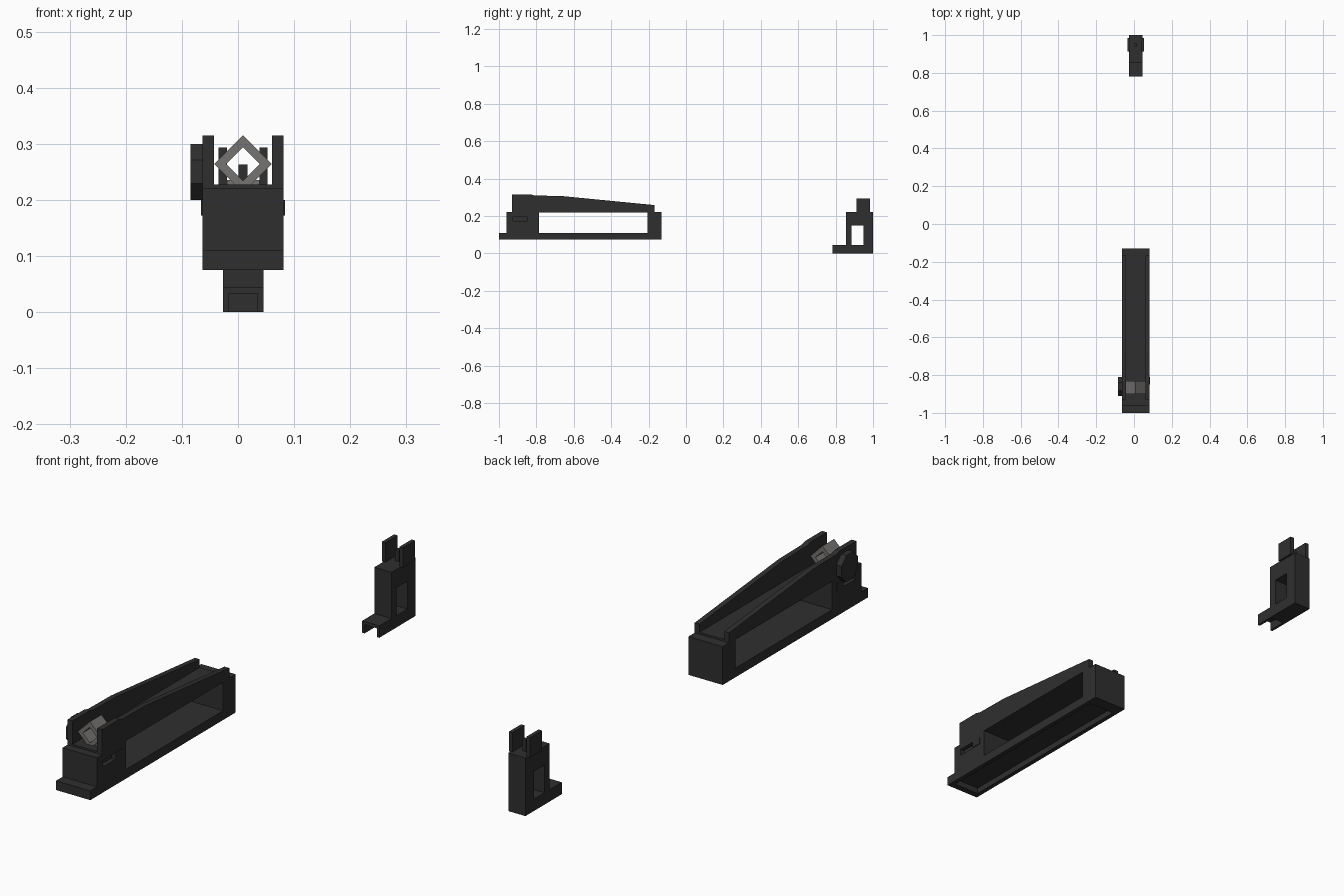
import bpy, bmesh, math

if "Cube" in bpy.data.objects:
    bpy.data.objects.remove(bpy.data.objects["Cube"])

CX = 0.009  # shared centre line of both sights


def material(name, c):
    m = bpy.data.materials.new(name)
    m.diffuse_color = (*c, 1)
    m.use_nodes = True
    m.node_tree.nodes["Principled BSDF"].inputs["Base Color"].default_value = m.diffuse_color
    return m


DARK = material("dark_polymer", (0.028, 0.028, 0.028))
STEEL = material("grey_steel", (0.18, 0.172, 0.165))


def finish(name, bm, mat):
    bmesh.ops.recalc_face_normals(bm, faces=bm.faces)
    me = bpy.data.meshes.new(name)
    bm.to_mesh(me)
    bm.free()
    me.materials.append(mat)
    ob = bpy.data.objects.new(name, me)
    bpy.context.collection.objects.link(ob)
    return ob


def box(name, x, y, z, mat=DARK):
    """Box from (min, max) ranges; x is relative to the centre line."""
    bm = bmesh.new()
    bmesh.ops.create_cube(bm, size=1)
    for v in bm.verts:
        v.co = [(r[0] + r[1]) / 2 + c * (r[1] - r[0])
                for r, c in zip(((x[0] + CX, x[1] + CX), y, z), v.co)]
    return finish(name, bm, mat)


def prism(name, pts, x, mat=DARK):
    """Side profile of (y, z) points extruded between two x values."""
    bm = bmesh.new()
    f = bm.faces.new([bm.verts.new((CX + x[0], p[0], p[1])) for p in pts])
    r = bmesh.ops.extrude_face_region(bm, geom=[f])
    for g in r["geom"]:
        if isinstance(g, bmesh.types.BMVert):
            g.co.x = CX + x[1]
    return finish(name, bm, mat)


def cut(ob, cutter):
    m = ob.modifiers.new("cut", "BOOLEAN")
    m.operation = "DIFFERENCE"
    m.solver = "EXACT"
    m.object = cutter
    cutter.hide_render = True
    cutter.hide_set(True)


def sides(x0, x1):
    return (("right", (x0, x1)), ("left", (-x1, -x0)))


W = 0.072

# rear sight: base with hollow underside
base = box("rear_base", (-W, W), (-1, -0.13), (0.075, 0.11))
cut(base, box("base_cutter", (-0.055, 0.055), (-0.975, -0.18), (0.05, 0.098)))

# rear sight: end blocks and top plate
block = box("rear_front_block", (-W, W), (-0.96, -0.785), (0.11, 0.22))
box("rear_end_block", (-W, W), (-0.205, -0.13), (0.11, 0.22))
box("rear_top_plate", (-0.053, 0.053), (-0.93, -0.168), (0.218, 0.227))

# rear sight: sloping protective walls, side slots and pins
wall = [(-0.93, 0.218), (-0.168, 0.218), (-0.168, 0.258), (-0.67, 0.307),
        (-0.81, 0.309), (-0.83, 0.315), (-0.93, 0.315)]
for side, x in sides(0.052, W):
    prism("rear_wall_" + side, wall, x)
for side, x in sides(0.055, 0.09):
    cut(block, box("slot_cutter_" + side, x, (-0.925, -0.85), (0.172, 0.198)))
for side, x in sides(0.05, 0.0745):
    box("cross_pin_" + side, x, (-0.85, -0.81), (0.172, 0.2))

# adjustment knob on the left
R = 0.05 / math.cos(math.pi / 8)
prism("windage_knob",
      [(-0.86 + R * math.cos((i + 0.5) * math.pi / 4),
        0.25 + R * math.sin((i + 0.5) * math.pi / 4)) for i in range(8)],
      (-0.094, -0.07))

# diamond aperture: square ring standing on its corner
bm = bmesh.new()
rings = []
for y in (-0.9, -0.83):
    for r in (0.051, 0.03):
        rings.append([bm.verts.new((CX + r * a, y, 0.264 + r * b))
                      for a, b in ((1, 0), (0, 1), (-1, 0), (0, -1))])
fo, fi, bo, bi = rings
for a, b in ((fo, fi), (bo, bi), (fo, bo), (fi, bi)):
    for i in range(4):
        j = (i + 1) % 4
        bm.faces.new((a[i], a[j], b[j], b[i]))
finish("diamond_aperture", bm, STEEL)
# triangular feet beside the lower corner
bm = bmesh.new()
box("aperture_foot", (-0.029, 0.029), (-0.895, -0.835), (0.222, 0.235), STEEL)

# front sight: tower with a window through it
tower = box("front_tower", (-0.036, 0.036), (0.855, 1), (0, 0.22))
cut(tower, box("tower_cutter", (-0.1, 0.1), (0.885, 0.95), (0.045, 0.15)))

# front sight: channel foot
box("front_foot_top", (-0.036, 0.036), (0.782, 0.86), (0.033, 0.045))
for side, x in sides(0.026, 0.036):
    box("front_foot_rail_" + side, x, (0.782, 0.86), (0, 0.035))

# front sight: ears and post
for side, x in sides(0.029, 0.044):
    box("front_ear_" + side, x, (0.912, 0.985), (0.218, 0.293))
box("front_post", (-0.008, 0.008), (0.94, 0.956), (0.218, 0.263))
